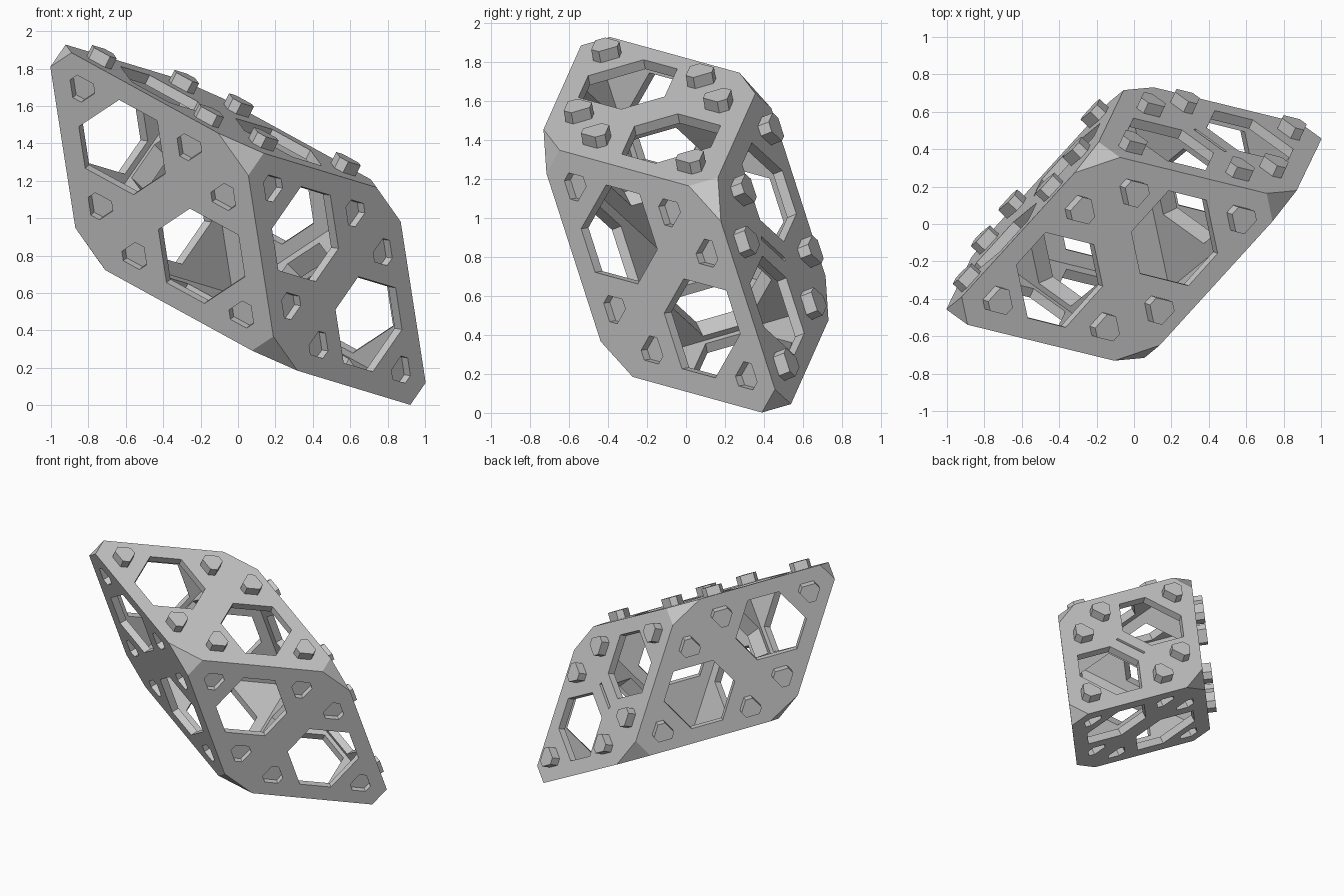
import bpy, bmesh, math
from mathutils import Vector

cube = bpy.data.objects.get("Cube")
if cube:
    bpy.data.objects.remove(cube, do_unlink=True)

# Main dimensions: a 60 degree rhombohedron made of an octahedron and two tetrahedra
SIDE, TRIM, WALL = 1.235, 0.16, 0.055
CENTRE = Vector((0, 0, 0.965))
AXES = [Vector((0.857, -0.21, -0.47)), Vector((0.66, 0.725, -0.20)), Vector((0.146, 0.303, -0.94))]
AXES = [a.normalized() for a in AXES]

grey = bpy.data.materials.new("plain_grey")
grey.use_nodes = True
grey.diffuse_color = (0.58, 0.58, 0.58, 1)
grey.node_tree.nodes["Principled BSDF"].inputs["Base Color"].default_value = grey.diffuse_color


def corner(code):
    return CENTRE + sum(((c - 0.5) * SIDE * a for c, a in zip(code, AXES)), Vector())


def opposite(p):
    return 2 * CENTRE - p


def middle(points):
    return sum(points, Vector()) / len(points)


def solid(bm, points):
    """Add a convex solid around the points."""
    verts = [bm.verts.new(p) for p in points]
    bmesh.ops.convex_hull(bm, input=verts)


def shrunk(points, factor):
    mid = middle(points)
    return [mid + (p - mid) * factor for p in points]


def prism(bm, tri, shift, radius, half_angle, low, high):
    """Six-sided prism on a triangle, shifted towards its first corner."""
    mid = middle(tri)
    n = (tri[1] - tri[0]).cross(tri[2] - tri[0]).normalized()
    if n.dot(mid - CENTRE) < 0:
        n.negate()
    x = (tri[0] - mid).normalized()
    y = n.cross(x)
    points = []
    for turn in (0, 120, 240):
        for side in (-half_angle, half_angle):
            a = math.radians(turn + side)
            ring = mid + x * (shift + radius * math.cos(a)) + y * radius * math.sin(a)
            points += [ring + n * low, ring + n * high]
    solid(bm, points)


def studs(bm, tri, low, high):
    for i in range(3):
        prism(bm, tri[i:] + tri[:i], 0.385, 0.078, 20, low, high)


def finish(bm, name):
    bmesh.ops.recalc_face_normals(bm, faces=bm.faces[:])
    bmesh.ops.dissolve_limit(bm, angle_limit=0.01, verts=bm.verts[:], edges=bm.edges[:])
    mesh = bpy.data.meshes.new(name)
    bm.to_mesh(mesh)
    bm.free()
    mesh.materials.append(grey)
    obj = bpy.data.objects.new(name, mesh)
    bpy.context.collection.objects.link(obj)
    return obj


# Triangles of the six faces, two per face
origin = corner((0, 0, 0))
near = [corner([int(i == j) for j in range(3)]) for i in range(3)]
far = [opposite(p) for p in near]
faces = {}
for a, b in ((0, 1), (0, 2), (1, 2)):
    fourth = near[a] + near[b] - origin
    pair = [[origin, near[a], near[b]], [fourth, near[a], near[b]]]
    faces[a, b, "near"] = pair
    faces[a, b, "far"] = [[opposite(p) for p in tri] for tri in pair]
PEGGED = [(0, 1, "near"), (0, 2, "far"), (1, 2, "near")]

# Block with trimmed corners
bm = bmesh.new()
points = []
for i in (0, 1):
    for j in (0, 1):
        for k in (0, 1):
            code = (i, j, k)
            points += [corner(code) + a * TRIM * (1 - 2 * c) for c, a in zip(code, AXES)]
solid(bm, points)
body = finish(bm, "block_body")

# Hollow chambers
chambers = bmesh.new()
tetra_scale = 1 - WALL / (SIDE / math.sqrt(24))
octa_scale = 1 - WALL / (SIDE / math.sqrt(6))
solid(chambers, shrunk([origin] + near, tetra_scale))
solid(chambers, shrunk([opposite(origin)] + far, tetra_scale))
solid(chambers, shrunk(near + far, octa_scale))

# Hexagonal windows, through the outer faces and the two inner walls
windows = bmesh.new()
for pair in faces.values():
    for tri in pair:
        prism(windows, tri, 0, 0.27, 34, -WALL - 0.006, 0.05)
for tri in (near, far):
    prism(windows, tri, 0, 0.27, 34, -WALL - 0.006, WALL + 0.006)

# Sockets on the faces without pegs, and the slot across one pegged face
sockets = bmesh.new()
for key, pair in faces.items():
    if key not in PEGGED:
        for tri in pair:
            studs(sockets, tri, -0.046, 0.03)
tri = faces[0, 2, "far"][0]
along = (tri[2] - tri[1]).normalized()
across = (tri[0] - middle(tri)).normalized()
normal = along.cross(across)
mid = (tri[1] + tri[2]) / 2
solid(sockets, [mid + along * i * 0.115 + across * j * 0.011 + normal * k * 0.045
                for i in (-1, 1) for j in (-1, 1) for k in (-1, 1)])

# Cut everything out of the body
for bm, name in ((chambers, "chamber_cutter"), (windows, "window_cutter"), (sockets, "socket_cutter")):
    cutter = finish(bm, name)
    cutter.hide_render = True
    mod = body.modifiers.new(name, 'BOOLEAN')
    mod.operation = 'DIFFERENCE'
    mod.solver = 'EXACT'
    mod.object = cutter
    bpy.context.view_layer.update()
    result = bpy.data.meshes.new_from_object(body.evaluated_get(bpy.context.evaluated_depsgraph_get()))
    body.modifiers.clear()
    body.data = result
    bpy.data.objects.remove(cutter, do_unlink=True)
body.data.name = "block_body"
body.data.materials.clear()
body.data.materials.append(grey)

# Pegs
bm = bmesh.new()
for key in PEGGED:
    for tri in faces[key]:
        studs(bm, tri, -0.01, 0.065)
finish(bm, "pegs")
